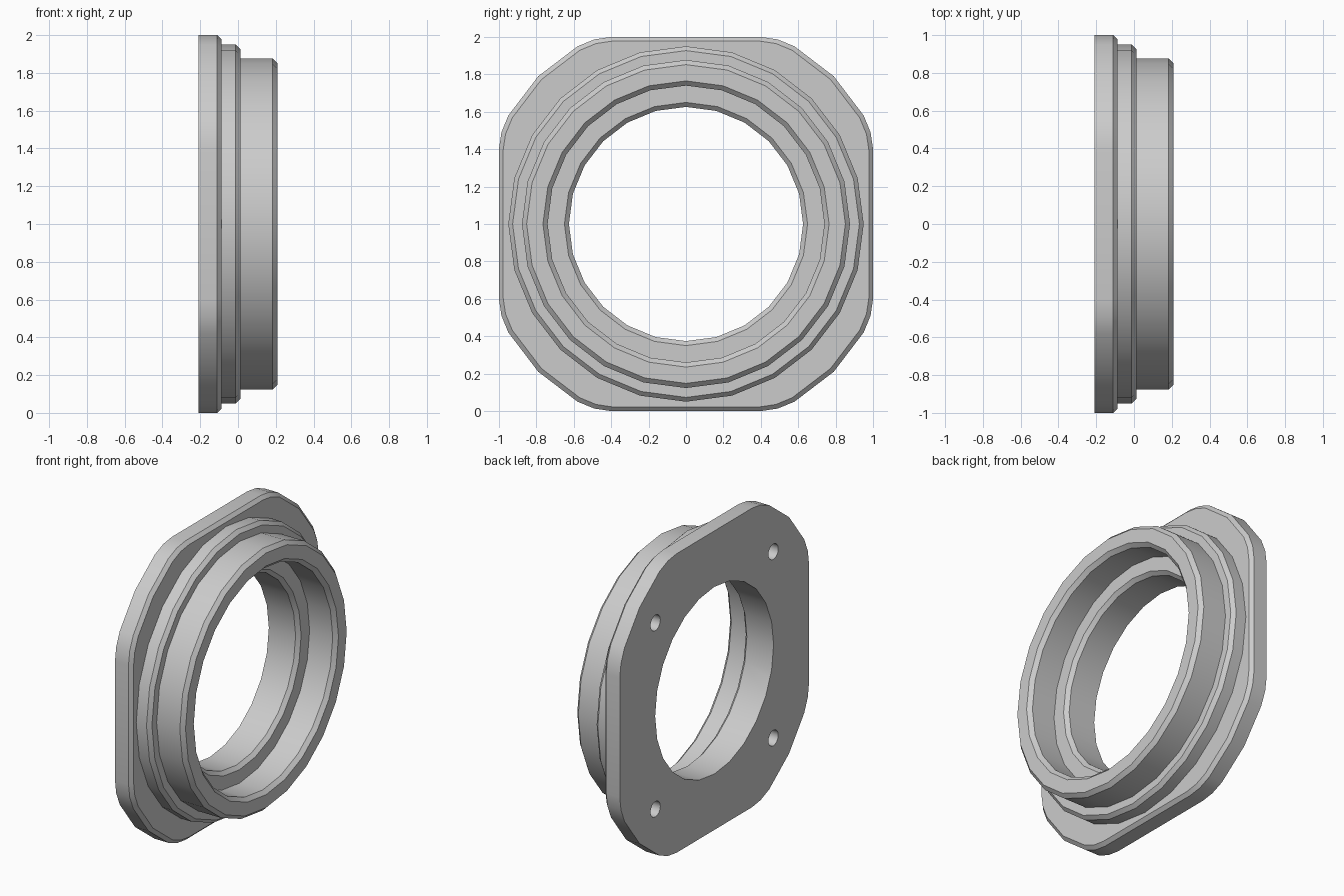
import bpy, bmesh, math

SIDES = 24
AXIS_Z = 1.0

default = bpy.data.objects.get("Cube")
if default:
    bpy.data.objects.remove(default, do_unlink=True)

grey = bpy.data.materials.new("plain grey")
grey.use_nodes = True
colour = (0.6, 0.6, 0.6, 1)
grey.diffuse_color = colour
grey.node_tree.nodes["Principled BSDF"].inputs["Base Color"].default_value = colour


def solid(name, sections):
    """Closed solid joining outline sections given as (x, [(y, z), ...])."""
    bm = bmesh.new()
    loops = [[bm.verts.new((x, y, z + AXIS_Z)) for y, z in pts] for x, pts in sections]
    n = len(loops[0])
    for a, b in zip(loops, loops[1:]):
        for i in range(n):
            j = (i + 1) % n
            bm.faces.new((a[i], a[j], b[j], b[i]))
    bm.faces.new(loops[0])
    bm.faces.new(loops[-1])
    bmesh.ops.recalc_face_normals(bm, faces=bm.faces)
    mesh = bpy.data.meshes.new(name)
    bm.to_mesh(mesh)
    bm.free()
    mesh.materials.append(grey)
    obj = bpy.data.objects.new(name, mesh)
    bpy.context.collection.objects.link(obj)
    return obj


def circle(r, sides=SIDES, cy=0, cz=0):
    steps = [math.tau * i / sides for i in range(sides)]
    return [(cy + r * math.cos(a), cz + r * math.sin(a)) for a in steps]


def lathe(name, profile):
    return solid(name, [(x, circle(r)) for x, r in profile])


def combine(target, tool, operation):
    mod = target.modifiers.new(operation.lower(), 'BOOLEAN')
    mod.operation = operation
    mod.solver = 'EXACT'
    mod.object = tool
    bpy.context.view_layer.objects.active = target
    bpy.ops.object.modifier_apply(modifier=mod.name)
    bpy.data.objects.remove(tool, do_unlink=True)


# Flange: square with broad rounded corners and a chamfered front edge
half_corner = [(1, 0.40), (0.987, 0.49), (0.95, 0.58)]
corner = half_corner + [(0.79, 0.79)] + [(z, y) for y, z in reversed(half_corner)]
outline = []
for k in range(4):
    c, s = round(math.cos(k * math.pi / 2)), round(math.sin(k * math.pi / 2))
    outline += [(c * y - s * z, s * y + c * z) for y, z in corner]
inner = [(y * 0.978, z * 0.978) for y, z in outline]
flange = solid("flanged_collar", [(-0.21, outline), (-0.11, outline), (-0.088, inner)])

# Stepped collar standing on the flange
collar = lathe("collar", [(-0.15, 0.95), (-0.012, 0.95), (0.012, 0.927), (0.012, 0.877),
                          (0.183, 0.877), (0.208, 0.852)])
combine(flange, collar, 'UNION')

# Stepped bore with chamfered mouth and ledge
bore = lathe("bore_cutter", [(-0.3, 0.626), (-0.012, 0.626), (0.012, 0.65), (0.012, 0.74),
                             (0.183, 0.74), (0.208, 0.765), (0.3, 0.857)])
combine(flange, bore, 'DIFFERENCE')

# Four blind screw holes in the mounting face
for sy in (-1, 1):
    for sz in (-1, 1):
        ring = circle(0.052, 16, sy * 0.623, sz * 0.623)
        combine(flange, solid("hole_cutter", [(-0.3, ring), (-0.06, ring)]), 'DIFFERENCE')

# Smooth round walls, crisp chamfers
bpy.ops.object.select_all(action='DESELECT')
flange.select_set(True)
bpy.context.view_layer.objects.active = flange
bpy.ops.object.shade_smooth_by_angle(angle=math.radians(30))
